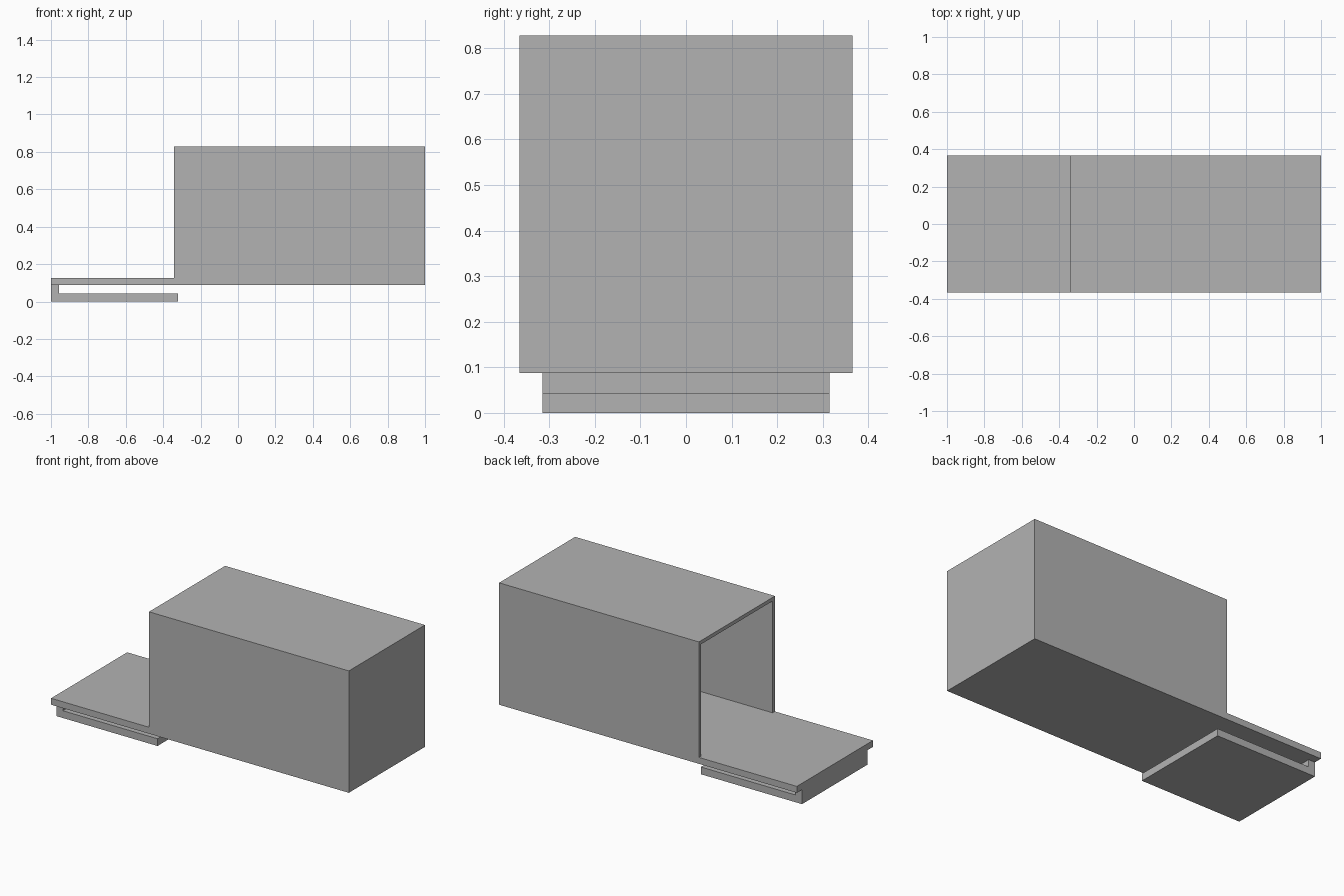
import bpy
import bmesh

if "Cube" in bpy.data.objects:
    bpy.data.objects.remove(bpy.data.objects["Cube"], do_unlink=True)

grey = bpy.data.materials.new("plain grey")
grey.use_nodes = True
COLOUR = (0.45, 0.45, 0.45, 1)
grey.diffuse_color = COLOUR
grey.node_tree.nodes["Principled BSDF"].inputs["Base Color"].default_value = COLOUR


def extruded(name, profile, half_width):
    """Extrude an (x, z) outline evenly to both sides in y."""
    bm = bmesh.new()
    face = bm.faces.new([bm.verts.new((x, -half_width, z)) for x, z in profile])
    out = bmesh.ops.extrude_face_region(bm, geom=[face])
    moved = [v for v in out["geom"] if isinstance(v, bmesh.types.BMVert)]
    bmesh.ops.translate(bm, verts=moved, vec=(0, 2 * half_width, 0))
    bmesh.ops.recalc_face_normals(bm, faces=bm.faces)
    mesh = bpy.data.meshes.new(name)
    bm.to_mesh(mesh)
    bm.free()
    mesh.materials.append(grey)
    obj = bpy.data.objects.new(name, mesh)
    bpy.context.collection.objects.link(obj)
    return obj


BASE, FLOOR, TOP = 0.088, 0.127, 0.828
LEDGE, MOUTH, END = -1.0, -0.342, 1.0
HALF, WALL, LIP = 0.365, 0.022, 0.044

# Box with its floor running out as a ledge
body = extruded("box_with_ledge", [
    (LEDGE, BASE), (END, BASE), (END, TOP),
    (MOUTH, TOP), (MOUTH, FLOOR), (LEDGE, FLOOR)], HALF)

# Hollow interior, open toward the ledge
cutter = extruded("interior_cutter", [
    (MOUTH - 0.1, FLOOR), (END - WALL, FLOOR),
    (END - WALL, TOP - WALL), (MOUTH - 0.1, TOP - WALL)], HALF - WALL)
cutter.hide_render = True
cutter.hide_set(True)
hollow = body.modifiers.new("hollow", 'BOOLEAN')
hollow.operation = 'DIFFERENCE'
hollow.solver = 'EXACT'
hollow.object = cutter

# Folded clip under the ledge
extruded("underside_clip", [
    (LEDGE, 0), (-0.32, 0), (-0.32, LIP),
    (LEDGE + LIP, LIP), (LEDGE + LIP, BASE), (LEDGE, BASE)], 0.315)
